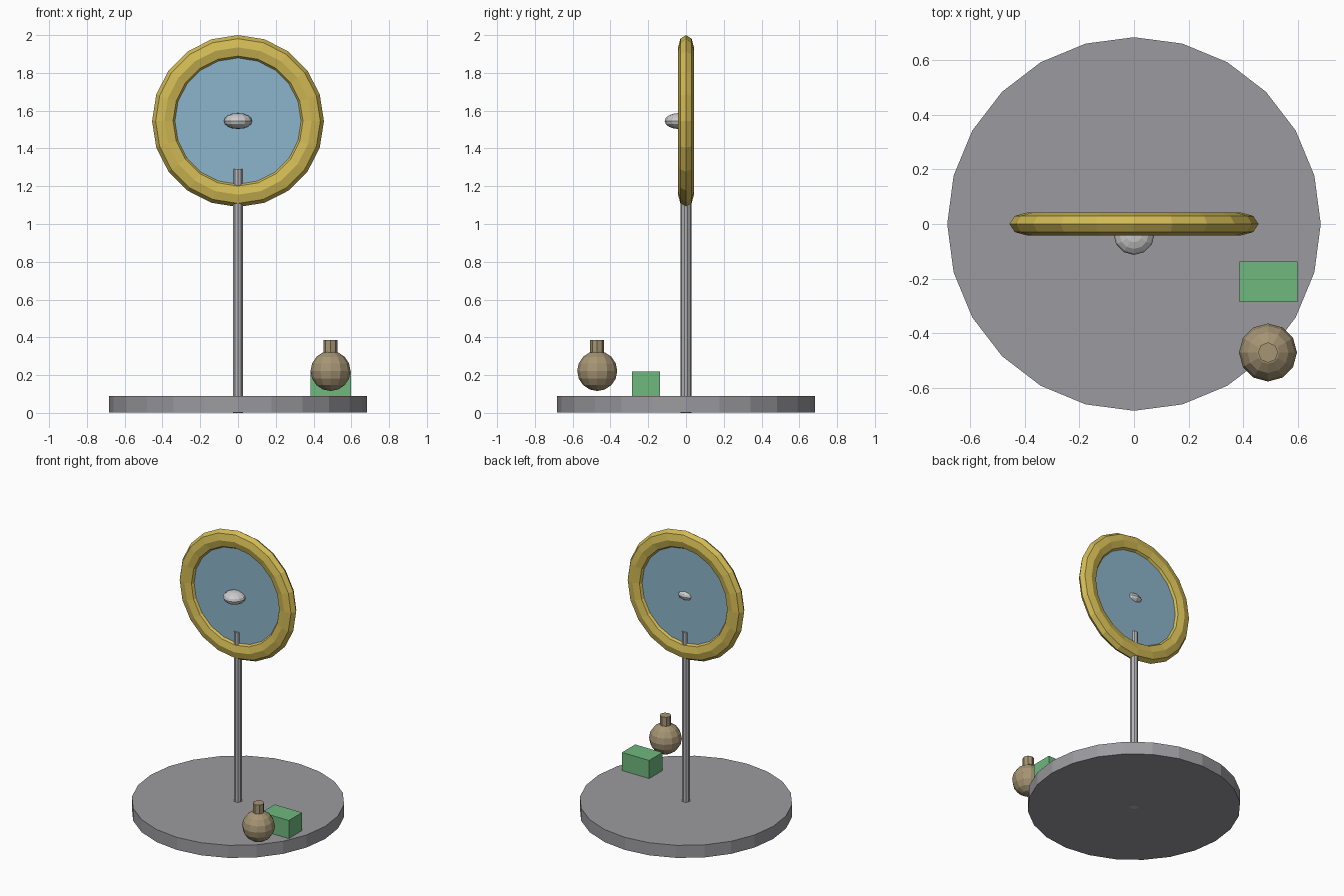
import bpy
import bmesh
from math import pi, sin, cos
from mathutils import Matrix, Vector

default = bpy.data.objects.get("Cube")
if default:
    bpy.data.objects.remove(default, do_unlink=True)


def material(name, rgb):
    mat = bpy.data.materials.new(name)
    mat.use_nodes = True
    colour = (*rgb, 1)
    mat.diffuse_color = colour
    mat.node_tree.nodes["Principled BSDF"].inputs["Base Color"].default_value = colour
    return mat


def finish(name, bm, mat):
    bmesh.ops.recalc_face_normals(bm, faces=bm.faces)
    mesh = bpy.data.meshes.new(name)
    bm.to_mesh(mesh)
    bm.free()
    mesh.materials.append(mat)
    obj = bpy.data.objects.new(name, mesh)
    bpy.context.collection.objects.link(obj)
    return obj


def cylinder(name, mat, radius, low, high, sides, centre=(0, 0)):
    bm = bmesh.new()
    place = Matrix.Translation((*centre, (low + high) / 2))
    bmesh.ops.create_cone(bm, cap_ends=True, segments=sides, radius1=radius,
                          radius2=radius, depth=high - low, matrix=place)
    return finish(name, bm, mat)


def ball(name, mat, centre, size):
    bm = bmesh.new()
    place = Matrix.Translation(centre) @ Matrix.Diagonal((*size, 1))
    bmesh.ops.create_uvsphere(bm, u_segments=12, v_segments=8, radius=1, matrix=place)
    return finish(name, bm, mat)


gold = material("gold", (0.64, 0.49, 0.09))
glass = material("pale blue", (0.26, 0.46, 0.60))
stone = material("grey", (0.33, 0.33, 0.35))
steel = material("light grey", (0.45, 0.45, 0.47))
silver = material("silver", (0.60, 0.60, 0.61))
tan = material("tan", (0.38, 0.30, 0.175))
green = material("green", (0.16, 0.48, 0.21))

# Stand: round base and pole
cylinder("base", stone, 0.683, 0.001, 0.09, 24)
cylinder("pole", steel, 0.028, 0, 1.29, 10)

# Upright ring with a flattened eight-sided section
RING_Z, SIDES, SECTION = 1.545, 20, 8
bm = bmesh.new()
loops = []
for i in range(SIDES):
    a = 2 * pi * i / SIDES
    loop = []
    for j in range(SECTION):
        b = 2 * pi * j / SECTION
        r = 0.39 + 0.065 * cos(b)
        loop.append(bm.verts.new((r * sin(a), 0.042 * sin(b), RING_Z + r * cos(a))))
    loops.append(loop)
for i in range(SIDES):
    here, there = loops[i], loops[(i + 1) % SIDES]
    for j in range(SECTION):
        k = (j + 1) % SECTION
        bm.faces.new((here[j], here[k], there[k], there[j]))
finish("mirror_ring", bm, gold)

# Mirror pane inside the ring
bm = bmesh.new()
bmesh.ops.create_cone(bm, cap_ends=True, segments=SIDES, radius1=0.335, radius2=0.335,
                      depth=0.028, matrix=Matrix.Translation((0, 0, RING_Z))
                      @ Matrix.Rotation(pi / 2, 4, "X"))
finish("mirror_pane", bm, glass)

# Flattened knob through the middle of the pane
ball("knob", silver, (0, -0.038, RING_Z), (0.075, 0.075, 0.042))

# Round bottle with a short neck
ball("bottle_body", tan, (0.49, -0.47, 0.222), (0.106, 0.106, 0.106))
cylinder("bottle_neck", tan, 0.037, 0.30, 0.385, 8, (0.49, -0.47))

# Small box on the base
low, high = Vector((0.385, -0.286, 0.09)), Vector((0.598, -0.138, 0.218))
bm = bmesh.new()
bmesh.ops.create_cube(bm, size=1, matrix=Matrix.Translation((low + high) / 2)
                      @ Matrix.Diagonal((*(high - low), 1)))
finish("box", bm, green)
